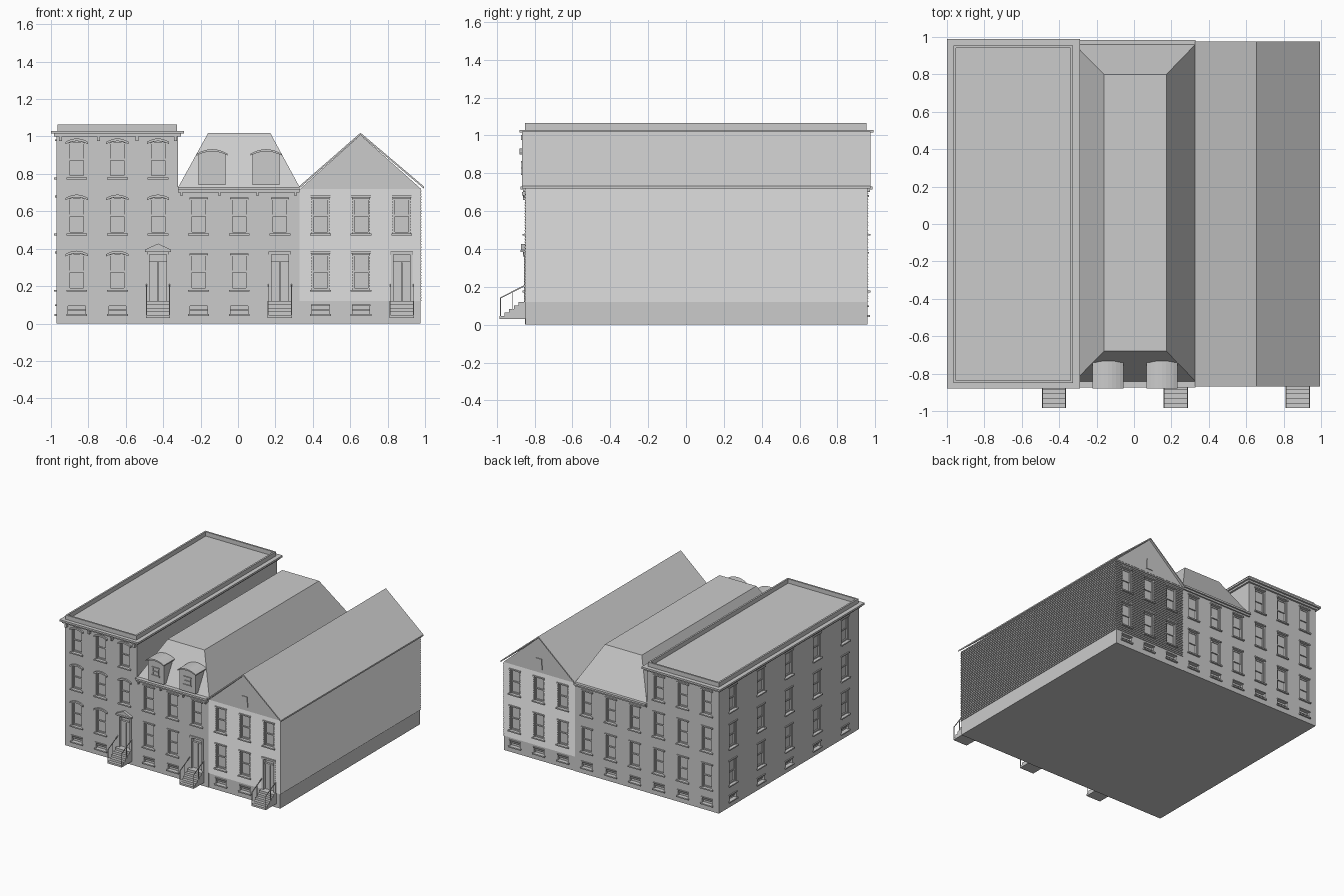
import bpy, bmesh, math
from mathutils import Matrix, Vector

if "Cube" in bpy.data.objects:
    bpy.data.objects.remove(bpy.data.objects["Cube"])

parts = {}


def frame(u, d, origin):
    """Matrix taking (along wall, out of wall, z) to world space."""
    m = Matrix((u, d, (0, 0, 1))).transposed().to_4x4()
    m.translation = origin
    return m


FRONT = frame((1, 0, 0), (0, -1, 0), (0, -0.85, 0))
BACK = frame((1, 0, 0), (0, 1, 0), (0, 0.96, 0))
LEFT = frame((0, 1, 0), (-1, 0, 0), (-0.97, 0, 0))
SIDE = frame((0, 1, 0), (1, 0, 0), (0, 0, 0))


def prism(name, pts, d0, d1, m=FRONT):
    """Extrude an outline in (u, z) from depth d0 to d1."""
    bm = parts.setdefault(name, bmesh.new())
    a = [bm.verts.new(m @ Vector((u, d0, z))) for u, z in pts]
    b = [bm.verts.new(m @ Vector((u, d1, z))) for u, z in pts]
    bm.faces.new(a)
    bm.faces.new(b[::-1])
    n = len(pts)
    for i in range(n):
        j = (i + 1) % n
        bm.faces.new((a[i], b[i], b[j], a[j]))


def box(name, u0, u1, z0, z1, d0, d1, m=FRONT):
    prism(name, [(u0, z0), (u1, z0), (u1, z1), (u0, z1)], d0, d1, m)


def block(name, x0, x1, y0, y1, z0, z1):
    box(name, y0, y1, z0, z1, x0, x1, SIDE)


def arch(u, w, z, rise, n=8):
    return [(u + w * t, z + rise * (1 - t * t)) for t in (1 - 2 * i / n for i in range(n + 1))]


def loft(name, rings):
    """Stack rectangles (x0, x1, y0, y1, z) into a closed solid."""
    bm = parts.setdefault(name, bmesh.new())
    loops = [[bm.verts.new(p) for p in ((a, c, z), (b, c, z), (b, d, z), (a, d, z))]
             for a, b, c, d, z in rings]
    bm.faces.new(loops[0])
    bm.faces.new(loops[-1])
    for p, q in zip(loops, loops[1:]):
        for i in range(4):
            j = (i + 1) % 4
            bm.faces.new((p[i], p[j], q[j], q[i]))


def cutter(u):
    return "cutter_" + ("tall" if u < -0.32 else "middle" if u < 0.33 else "gabled")


def window(u, z, m, arched=False, cut=None):
    w, h, top = 0.046, 0.195, z + 0.195
    if arched:
        prism(cut, [(u - w, z), (u + w, z)] + arch(u, w, top - 0.014, 0.014), -0.022, 0.05, m)
        outer, inner = arch(u, 0.06, top - 0.004, 0.018), arch(u, 0.06, top - 0.016, 0.016)
        prism("window_hoods", outer + inner[::-1], -0.005, 0.012, m)
    else:
        box(cut, u - w, u + w, z, top, -0.022, 0.05, m)
        box("window_lintels", u - 0.053, u + 0.053, top, top + 0.01, -0.005, 0.008, m)
    box("window_sills", u - 0.056, u + 0.056, z - 0.01, z, -0.02, 0.014, m)
    for s in (-1, 1):
        a, b = sorted((u + s * w, u + s * (w - 0.01)))
        box("window_frames", a, b, z, top - 0.012, -0.024, -0.008, m)
    for zz in (z, z + h / 2 - 0.005, top - 0.014):
        box("window_frames", u - w, u + w, zz, zz + 0.01, -0.024, -0.012, m)
    box("window_frames", u - w, u + w, z + h / 2, top - 0.01, -0.024, -0.017, m)


def basement(u, m, cut):
    box(cut, u - 0.046, u + 0.046, 0.05, 0.094, -0.022, 0.05, m)
    box("basement_trim", u - 0.056, u + 0.056, 0.04, 0.05, -0.02, 0.012, m)
    box("basement_trim", u - 0.05, u + 0.05, 0.094, 0.102, -0.01, 0.008, m)
    box("basement_trim", u - 0.046, u + 0.046, 0.069, 0.075, -0.024, -0.012, m)


def entrance(u, cut, pediment):
    # double door
    box(cut, u - 0.055, u + 0.055, 0.12, 0.376, -0.025, 0.05)
    for s in (-1, 1):
        a, b = sorted((u + s * 0.002, u + s * 0.045))
        box("doors", a, b, 0.12, 0.325, -0.03, -0.016)
        a, b = sorted((u + s * 0.057, u + s * 0.045))
        box("door_frames", a, b, 0.12, 0.376, -0.026, 0.006)
    box("door_frames", u - 0.055, u + 0.055, 0.325, 0.334, -0.026, -0.008)
    box("door_frames", u - 0.06, u + 0.06, 0.37, 0.385, -0.02, 0.01)
    if pediment:
        box("door_pediment", u - 0.07, u + 0.07, 0.383, 0.395, -0.005, 0.025)
        prism("door_pediment", [(u - 0.07, 0.395), (u + 0.07, 0.395), (u, 0.427)], -0.005, 0.022)
    # stoop
    n, y0, run = 5, -0.985, 0.025
    pts = [(-0.845, 0.03), (y0, 0.03)]
    for i in range(n):
        z = 0.045 + i * 0.0188
        pts += [(y0 + i * run, z), (y0 + (i + 1) * run, z)]
    prism("front_steps", pts + [(-0.845, 0.12)], u - 0.065, u + 0.065, SIDE)
    # railings
    for x in (u - 0.064, u + 0.06):
        prism("stair_railings", [(-0.983, 0.137), (-0.852, 0.203), (-0.852, 0.21), (-0.983, 0.144)],
              x, x + 0.004, SIDE)
        for y, zb, zt in ((-0.983, 0.04, 0.142), (-0.92, 0.08, 0.17), (-0.856, 0.12, 0.205)):
            block("stair_railings", x, x + 0.004, y, y + 0.004, zb, zt)


# building bodies
block("tall_house", -0.97, -0.32, -0.85, 0.96, 0, 1.02)
block("middle_house", -0.32, 0.33, -0.85, 0.96, 0, 0.72)
# gabled house with clapboard siding above a plain base
rings = [(0.33, 0.976, -0.848, 0.958, z) for z in (0, 0.12)]
N = 40
step = 0.6 / N
for i in range(N):
    z = 0.12 + i * step
    rings += [(0.33, 0.982, -0.854, 0.964, z), (0.33, 0.976, -0.848, 0.958, z + step)]
loft("gabled_house", rings)

# windows and doors on the facades
ROWS = (0.18, 0.48, 0.78)
for i in range(9):
    u = -0.862 + i * 0.2172
    rows = ROWS if i < 3 else ROWS[:2]
    door = i % 3 == 2 and i > 0
    for j, z in enumerate(rows):
        if not (door and j == 0):
            window(u, z, FRONT, i < 3, cutter(u))
        window(u, z, BACK, False, cutter(u))
    basement(u, BACK, cutter(u))
    if door:
        entrance(u, cutter(u), i == 2)
    else:
        basement(u, FRONT, cutter(u))
for i in range(5):
    u = -0.67 + i * 0.3625
    for z in ROWS:
        window(u, z, LEFT, False, "cutter_tall")
    basement(u, LEFT, "cutter_tall")

# tall house cornice, brackets and parapet
block("tall_cornice", -0.985, -0.305, -0.865, 0.975, 1.0, 1.017)
block("tall_cornice", -1.0, -0.29, -0.88, 0.99, 1.015, 1.03)
for k in range(4):
    u = -0.95 + k * 0.205
    box("cornice_brackets", u - 0.008, u + 0.008, 0.975, 1.002, -0.005, 0.022)
T = 0.014
for x0, x1, y0, y1 in ((-0.965, -0.325, -0.85, -0.85 + T), (-0.965, -0.325, 0.955 - T, 0.955),
                       (-0.965, -0.965 + T, -0.85 + T, 0.955 - T), (-0.325 - T, -0.325, -0.85 + T, 0.955 - T)):
    block("roof_parapet", x0, x1, y0, y1, 1.028, 1.065)

# middle house cornice and mansard roof
for m in (FRONT, BACK):
    box("middle_cornice", -0.32, 0.33, 0.7, 0.718, -0.01, 0.012, m)
    box("middle_cornice", -0.32, 0.33, 0.715, 0.73, -0.02, 0.025, m)
for k in range(4):
    u = -0.302 + k * 0.203
    box("cornice_brackets", u - 0.006, u + 0.006, 0.682, 0.702, -0.005, 0.016)
loft("mansard_roof", [(-0.32, 0.33, -0.842, 0.962, 0.728), (-0.16, 0.173, -0.68, 0.80, 1.018)])

# dormers with arched hoods
for u in (-0.138, 0.15):
    prism("dormers", [(u - 0.072, 0.74), (u + 0.072, 0.74)] + arch(u, 0.072, 0.908, 0.018), -0.14, 0.015)
    prism("dormer_hoods", arch(u, 0.083, 0.907, 0.025) + arch(u, 0.083, 0.898, 0.022)[::-1], -0.11, 0.03)
    for z, w in ((0.79, 0.036), (0.823, 0.026), (0.855, 0.034)):
        box("dormer_windows", u - w, u + w, z, z + 0.009, 0.01, 0.023)
    for s in (-1, 1):
        box("dormer_windows", u + s * 0.026 - 0.004, u + s * 0.026 + 0.004, 0.795, 0.86, 0.01, 0.02)

# gables, attic vents and pitched roof
for m in (FRONT, BACK):
    prism("gable_walls", [(0.333, 0.72), (0.978, 0.72), (0.655, 1.008)], -0.03, 0, m)
    prism("attic_vents", [(0.626, 0.75), (0.686, 0.75), (0.68, 0.835), (0.632, 0.835)], -0.01, 0.006, m)
prism("pitched_roof", [(0.325, 0.72), (0.655, 1.008), (0.995, 0.72), (0.995, 0.732), (0.655, 1.02), (0.325, 0.732)],
      -0.975, 0.868, frame((1, 0, 0), (0, -1, 0), (0, 0, 0)))

# turn every part into an object
objs = {}
for name, bm in parts.items():
    bmesh.ops.recalc_face_normals(bm, faces=bm.faces)
    mesh = bpy.data.meshes.new(name)
    bm.to_mesh(mesh)
    bm.free()
    objs[name] = bpy.data.objects.new(name, mesh)
    bpy.context.collection.objects.link(objs[name])

# cut the window and door recesses
for key in ("tall", "middle", "gabled"):
    mod = objs[key + "_house"].modifiers.new("openings", "BOOLEAN")
    mod.operation = "DIFFERENCE"
    mod.solver = "EXACT"
    mod.object = objs["cutter_" + key]
    objs["cutter_" + key].hide_render = True
    objs["cutter_" + key].display_type = "WIRE"
